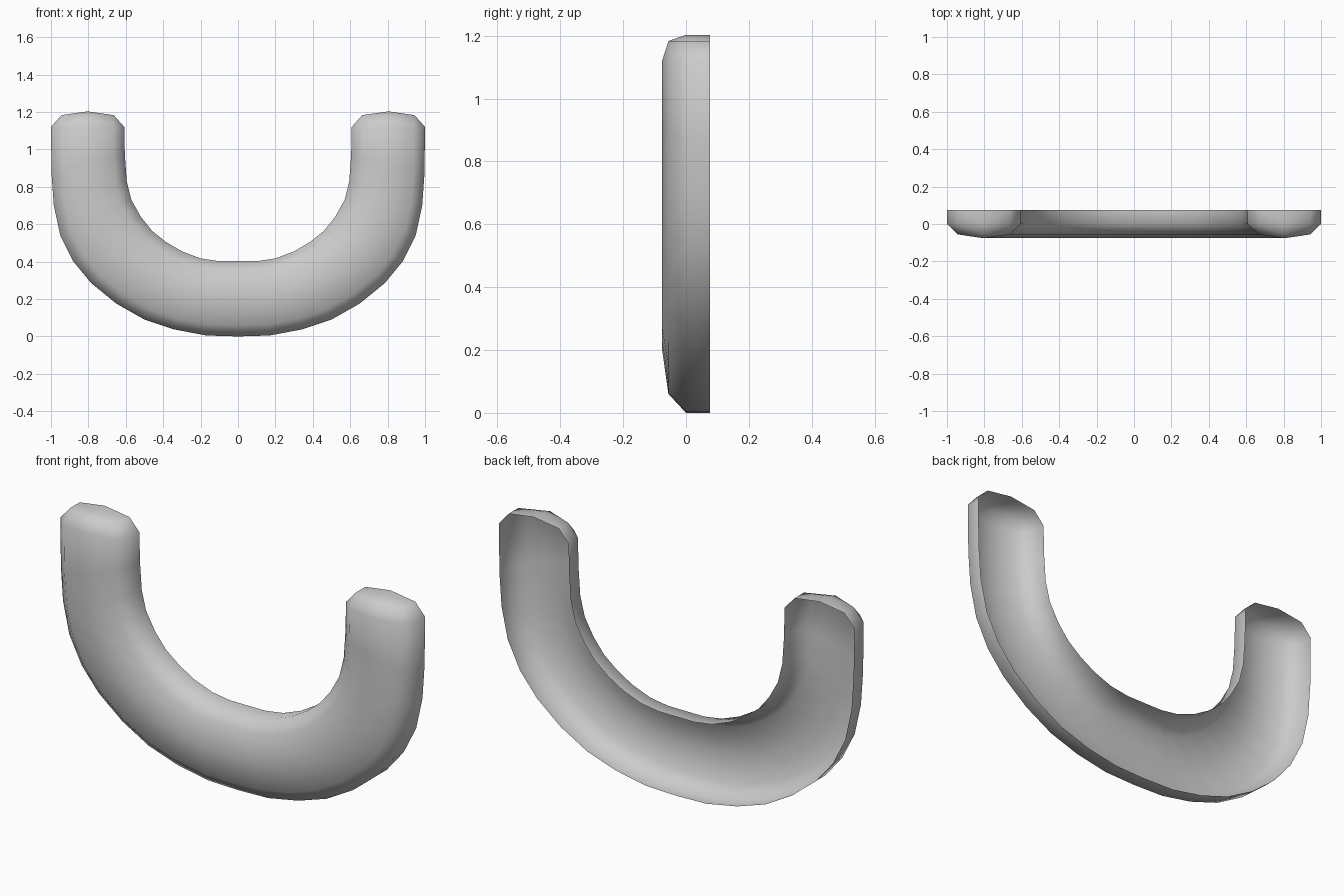
import bpy, bmesh

if "Cube" in bpy.data.objects:
    bpy.data.objects.remove(bpy.data.objects["Cube"])

# Outer and inner outline of the right half, bottom centre to arm tip (x, z)
OUTER = [(0, 0), (.17, .005), (.34, .037), (.50, .09), (.65, .175), (.785, .285),
         (.88, .40), (.95, .54), (.985, .70), (.997, .87), (1, 1.12)]
INNER = [(0, .402), (.1, .402), (.2, .417), (.3, .455), (.385, .505), (.46, .565),
         (.52, .64), (.57, .73), (.595, .83), (.605, .97), (.608, 1.12)]
# Cross-section: position across the band, depth (open at the back)
SECTION = [(-1, .076), (-1, 0), (-.7, -.056), (0, -.076), (.7, -.056), (1, 0), (1, .076)]

bm = bmesh.new()


def across(a, b, u, y):
    t = (u + 1) / 2
    return bm.verts.new((a[0] + (b[0] - a[0]) * t, y, a[1] + (b[1] - a[1]) * t))


# Curved band
rows = [[across(i, o, u, y) for u, y in SECTION] for i, o in zip(INNER, OUTER)]
for r, s in zip(rows, rows[1:]):
    for k in range(len(SECTION) - 1):
        bm.faces.new((r[k], r[k + 1], s[k + 1], s[k]))

# Rounded arm tip
end = rows[-1]
mid = .804
crest_back, crest = [bm.verts.new((mid, y, 1.203)) for y in (.076, 0)]
brow = bm.verts.new((mid, -.056, 1.183))
for side in (-1, 1):
    back, edge, bevel = (end[0], end[1], end[2]) if side < 0 else (end[6], end[5], end[4])
    x = mid + side * .14
    cb, c = bm.verts.new((x, .076, 1.183)), bm.verts.new((x, 0, 1.183))
    for f in ((back, edge, c, cb), (cb, c, crest, crest_back), (edge, bevel, c),
              (bevel, end[3], brow, c), (c, brow, crest)):
        bm.faces.new(f)

# Outward normals, with the front facing -y
bmesh.ops.recalc_face_normals(bm, faces=bm.faces[:])
bm.normal_update()
if sum(f.normal.y * f.calc_area() for f in bm.faces) > 0:
    bmesh.ops.reverse_faces(bm, faces=bm.faces[:])
for f in bm.faces:
    f.smooth = True

mesh = bpy.data.meshes.new("curved_handle")
bm.to_mesh(mesh)
bm.free()
handle = bpy.data.objects.new("curved_handle", mesh)
bpy.context.collection.objects.link(handle)

# Left half
mirror = handle.modifiers.new("mirror", 'MIRROR')
mirror.use_clip = True
mirror.merge_threshold = .001
